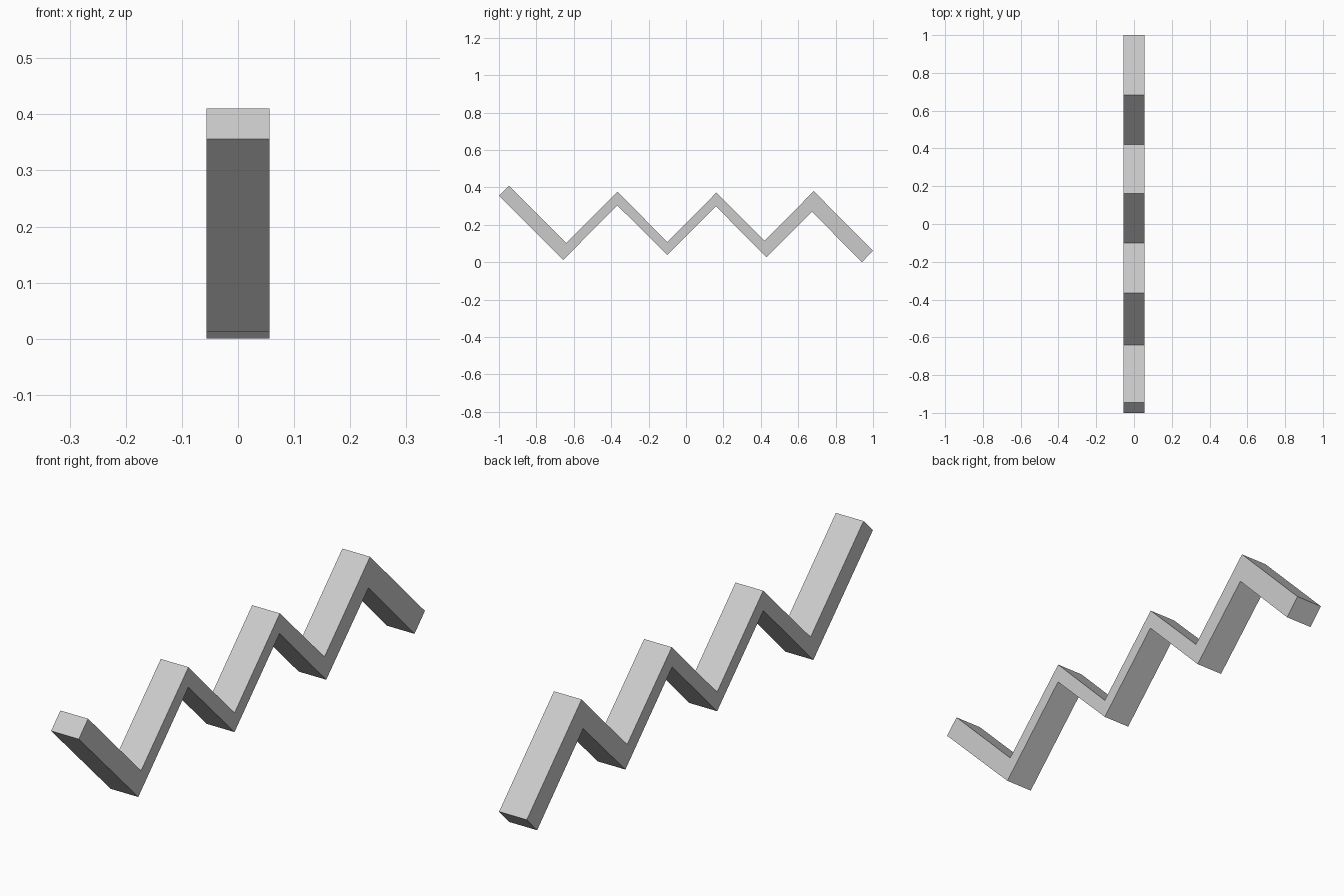
import bpy, bmesh

if "Cube" in bpy.data.objects:
    bpy.data.objects.remove(bpy.data.objects["Cube"])

HALF_WIDTH = 0.056

# Zigzag side profile as (y, z): upper edge front to back, then lower edge back to front
upper = [(-1.0, 0.356), (-0.946, 0.41), (-0.64, 0.103), (-0.366, 0.377), (-0.10, 0.108),
         (0.162, 0.372), (0.42, 0.115), (0.683, 0.38), (1.0, 0.061)]
lower = [(0.94, 0.0), (0.674, 0.27), (0.43, 0.027), (0.16, 0.299), (-0.10, 0.038),
         (-0.367, 0.304), (-0.656, 0.013)]

# Extrude the profile across the width
bm = bmesh.new()
face = bm.faces.new([bm.verts.new((-HALF_WIDTH, y, z)) for y, z in upper + lower])
ext = bmesh.ops.extrude_face_region(bm, geom=[face])
bmesh.ops.translate(bm, vec=(2 * HALF_WIDTH, 0, 0),
                    verts=[g for g in ext["geom"] if isinstance(g, bmesh.types.BMVert)])

# Keep the starting cap if the extrusion consumed it
if not any(all(abs(v.co.x + HALF_WIDTH) < 1e-5 for v in f.verts) for f in bm.faces):
    bm.faces.new([v for v in bm.verts if v.co.x < 0])
bmesh.ops.recalc_face_normals(bm, faces=bm.faces)

mesh = bpy.data.meshes.new("zigzag_strip")
bm.to_mesh(mesh)
bm.free()
bpy.context.collection.objects.link(bpy.data.objects.new("zigzag_strip", mesh))
